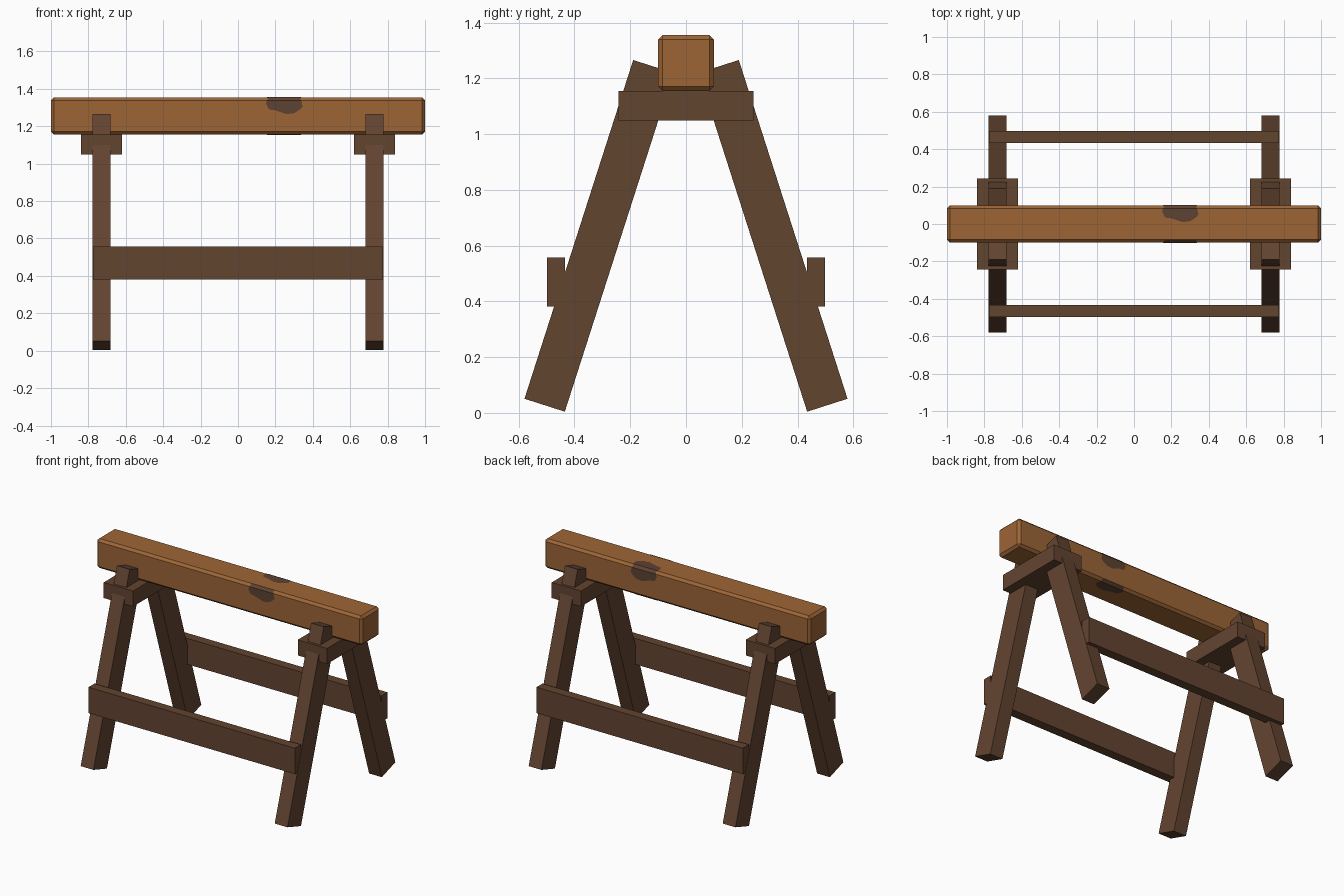
import bpy, bmesh, math
from mathutils import Vector

if "Cube" in bpy.data.objects:
    bpy.data.objects.remove(bpy.data.objects["Cube"])


def material(name, rgb):
    m = bpy.data.materials.new(name)
    m.diffuse_color = (*rgb, 1)
    m.use_nodes = True
    m.node_tree.nodes["Principled BSDF"].inputs["Base Color"].default_value = m.diffuse_color
    return m


honey = material("honey wood", (0.335, 0.130, 0.037))
brown = material("dark brown wood", (0.124, 0.058, 0.030))
stain = material("stain brown", (0.110, 0.054, 0.032))


def add_object(name, bm, mat):
    me = bpy.data.meshes.new(name)
    bm.to_mesh(me)
    bm.free()
    me.materials.append(mat)
    ob = bpy.data.objects.new(name, me)
    bpy.context.collection.objects.link(ob)
    return ob


def box(name, centre, size, mat, tilt=0.0, bevel=0.0):
    bm = bmesh.new()
    bmesh.ops.create_cube(bm, size=1)
    bmesh.ops.scale(bm, vec=size, verts=bm.verts)
    if bevel:
        bmesh.ops.bevel(bm, geom=bm.edges[:], offset=bevel, segments=1,
                        affect='EDGES', profile=0.5)
    ob = add_object(name, bm, mat)
    ob.location = centre
    ob.rotation_euler.x = tilt
    return ob


# Top beam
BEAM_Z, HALF, BEV = 1.255, 0.1, 0.016
box("top_beam", (0, 0, BEAM_Z), (2, 2 * HALF, 2 * HALF), honey, bevel=BEV)

# Leg pairs with their cross caps
tilt = math.atan2(0.39, 1.215)
for sx, end in ((-1, "left"), (1, "right")):
    box(end + "_cap", (sx * 0.73, 0, 1.102), (0.22, 0.486, 0.106), brown)
    for sy, side in ((-1, "front"), (1, "back")):
        box(f"{side}_{end}_leg", (sx * 0.73, sy * 0.312, 0.635),
            (0.096, 0.152, 1.276), brown, tilt=sy * tilt)

# Stretchers outside the legs
for sy, side in ((-1, "front"), (1, "back")):
    box(side + "_stretcher", (0, sy * 0.466, 0.469), (1.552, 0.064, 0.176), brown)

# Worn stains on the beam: (x, distance from the beam edge), thin sheets
outline = [(0.155, BEV), (0.150, 0.035), (0.165, 0.065), (0.20, 0.07), (0.26, 0.09),
           (0.30, 0.085), (0.335, 0.062), (0.345, 0.05), (0.337, BEV)]
Y, Z = Vector((0, 1, 0)), Vector((0, 0, 1))
centre, lift = Vector((0, 0, BEAM_Z)), 0.0015


def stain_sheet(name, n, t):
    bm = bmesh.new()

    def vert(x, out, along):
        return bm.verts.new(centre + Vector((x, 0, 0)) + n * (out + lift) + t * along)

    vs = [vert(x, HALF, HALF - d) for x, d in outline]
    a = vert(0.165, HALF - BEV, HALF + lift)
    b = vert(0.330, HALF - BEV, HALF + lift)
    # face patch, then the strip that wraps over the bevel
    for f in (bm.faces.new(vs), bm.faces.new((vs[-1], b, a, vs[0]))):
        f.normal_update()
        if f.normal.dot(n) < 0:
            f.normal_flip()
    add_object(name, bm, stain)


stain_sheet("front_stain", -Y, Z)
stain_sheet("back_stain", Y, Z)
stain_sheet("top_stain", Z, Y)
stain_sheet("bottom_stain", -Z, Y)
